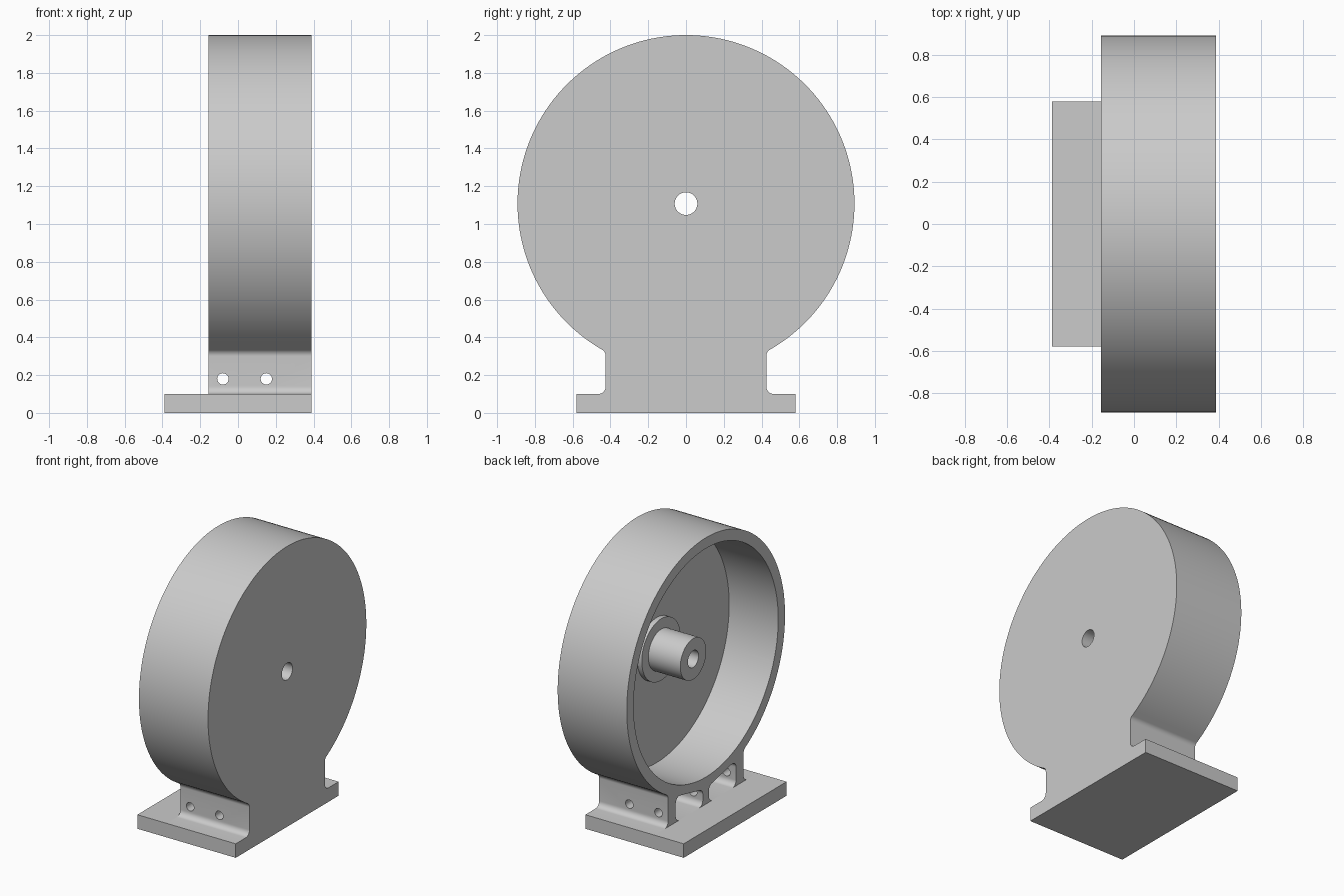
import bpy, bmesh, math
from mathutils import Vector

cube = bpy.data.objects.get("Cube")
if cube:
    bpy.data.objects.remove(cube, do_unlink=True)

grey = bpy.data.materials.new("light_grey")
grey.use_nodes = True
colour = (0.595, 0.595, 0.595, 1)
grey.diffuse_color = colour
grey.node_tree.nodes["Principled BSDF"].inputs["Base Color"].default_value = colour

# Main dimensions
AXIS_Z, DRUM_R, BORE_R = 1.108, 0.892, 0.815
OPEN_X, WALL_X, BACK_X, LEDGE_X = -0.157, 0.23, 0.388, -0.388
BASE_Y, BASE_H, FOOT_Y, FILLET = 0.58, 0.1, 0.425, 0.04


def arc(cy, cz, r, start, end, n):
    """Points of an arc in the (y, z) plane, angles in degrees."""
    angles = [math.radians(start + (end - start) * i / n) for i in range(n + 1)]
    return [(cy + r * math.cos(a), cz + r * math.sin(a)) for a in angles]


def circle(r, n=128):
    return arc(0, AXIS_Z, r, 0, 360, n)[:-1]


def rounded(corners, r, n=6):
    """Polygon of (y, z) corners with every corner filleted."""
    points = []
    for i, c in enumerate(corners):
        c = Vector(c)
        a = (Vector(corners[i - 1]) - c).normalized()
        b = (Vector(corners[(i + 1) % len(corners)]) - c).normalized()
        half = a.angle(b) / 2
        centre = c + (a + b).normalized() * (r / math.sin(half))
        start = c + a * (r / math.tan(half)) - centre
        end = c + b * (r / math.tan(half)) - centre
        for k in range(n + 1):
            spoke = start.lerp(end, k / n).normalized() * r
            points.append(tuple(centre + spoke))
    return points


def prism(name, outline, x0, x1):
    """Extrude a (y, z) outline along x."""
    bm = bmesh.new()
    face = bm.faces.new([bm.verts.new((x0, y, z)) for y, z in outline])
    new = bmesh.ops.extrude_face_region(bm, geom=[face])["geom"]
    verts = [v for v in new if isinstance(v, bmesh.types.BMVert)]
    bmesh.ops.translate(bm, verts=verts, vec=(x1 - x0, 0, 0))
    bmesh.ops.recalc_face_normals(bm, faces=bm.faces)
    mesh = bpy.data.meshes.new(name)
    bm.to_mesh(mesh)
    bm.free()
    mesh.materials.append(grey)
    obj = bpy.data.objects.new(name, mesh)
    bpy.context.collection.objects.link(obj)
    return obj


def activate(obj):
    bpy.ops.object.select_all(action="DESELECT")
    obj.select_set(True)
    bpy.context.view_layer.objects.active = obj


def cut(obj, cutter):
    activate(obj)
    mod = obj.modifiers.new("cut", "BOOLEAN")
    mod.operation, mod.solver, mod.object = "DIFFERENCE", "EXACT", cutter
    bpy.ops.object.modifier_apply(modifier=mod.name)
    bpy.data.objects.remove(cutter, do_unlink=True)


# Housing silhouette: base, filleted foot and drum, mirrored about y = 0
fillet_y = FOOT_Y + FILLET
fillet_drop = math.sqrt((DRUM_R + FILLET) ** 2 - fillet_y ** 2)
tangent = math.degrees(math.atan2(fillet_drop, -fillet_y))
half = [(BASE_Y, 0), (BASE_Y, BASE_H)]
half += arc(fillet_y, BASE_H + FILLET, FILLET, 270, 180, 8)
half += arc(fillet_y, AXIS_Z - fillet_drop, FILLET, 180, tangent, 8)
half += arc(0, AXIS_Z, DRUM_R, tangent - 180, 90, 64)[1:]
outline = half + [(-y, z) for y, z in reversed(half[:-1])]
housing = prism("drum_housing", outline, OPEN_X, BACK_X)

# Drum cavity, open on one side
cut(housing, prism("cavity_cutter", circle(BORE_R), OPEN_X - 0.1, WALL_X))


# Two pockets under the drum, leaving three ribs
def ceiling(y):
    return AXIS_Z - math.sqrt(DRUM_R ** 2 - y ** 2)


inner, outer = 0.035, 0.34
for side in (-1, 1):
    corners = [(inner, BASE_H), (outer, BASE_H), (outer, ceiling(outer)),
               (inner, ceiling(inner))]
    pocket = [(side * y, z) for y, z in rounded(corners, FILLET)]
    cut(housing, prism("pocket_cutter", pocket, OPEN_X - 0.1, WALL_X))

# Cross holes through the ribs
for x in (-0.08, 0.15):
    bpy.ops.mesh.primitive_cylinder_add(vertices=32, radius=0.03, depth=1.1,
                                        location=(x, 0, 0.18),
                                        rotation=(math.pi / 2, 0, 0))
    cut(housing, bpy.context.object)

# Base ledge, stepped hub flange and hub sleeve
ledge = prism("base_ledge", [(-BASE_Y, 0), (BASE_Y, 0), (BASE_Y, BASE_H),
                             (-BASE_Y, BASE_H)], LEDGE_X, OPEN_X)
flange = prism("hub_flange", circle(0.22, 64), 0.195, WALL_X)
sleeve = prism("hub_sleeve", circle(0.146, 64), -0.057, 0.195)

# Shaft hole through wall and hub
for part in (housing, flange, sleeve):
    cut(part, prism("shaft_cutter", circle(0.06, 48), -1, 1))

for part in (housing, ledge, flange, sleeve):
    activate(part)
    bpy.ops.object.shade_smooth_by_angle(angle=math.radians(30))
